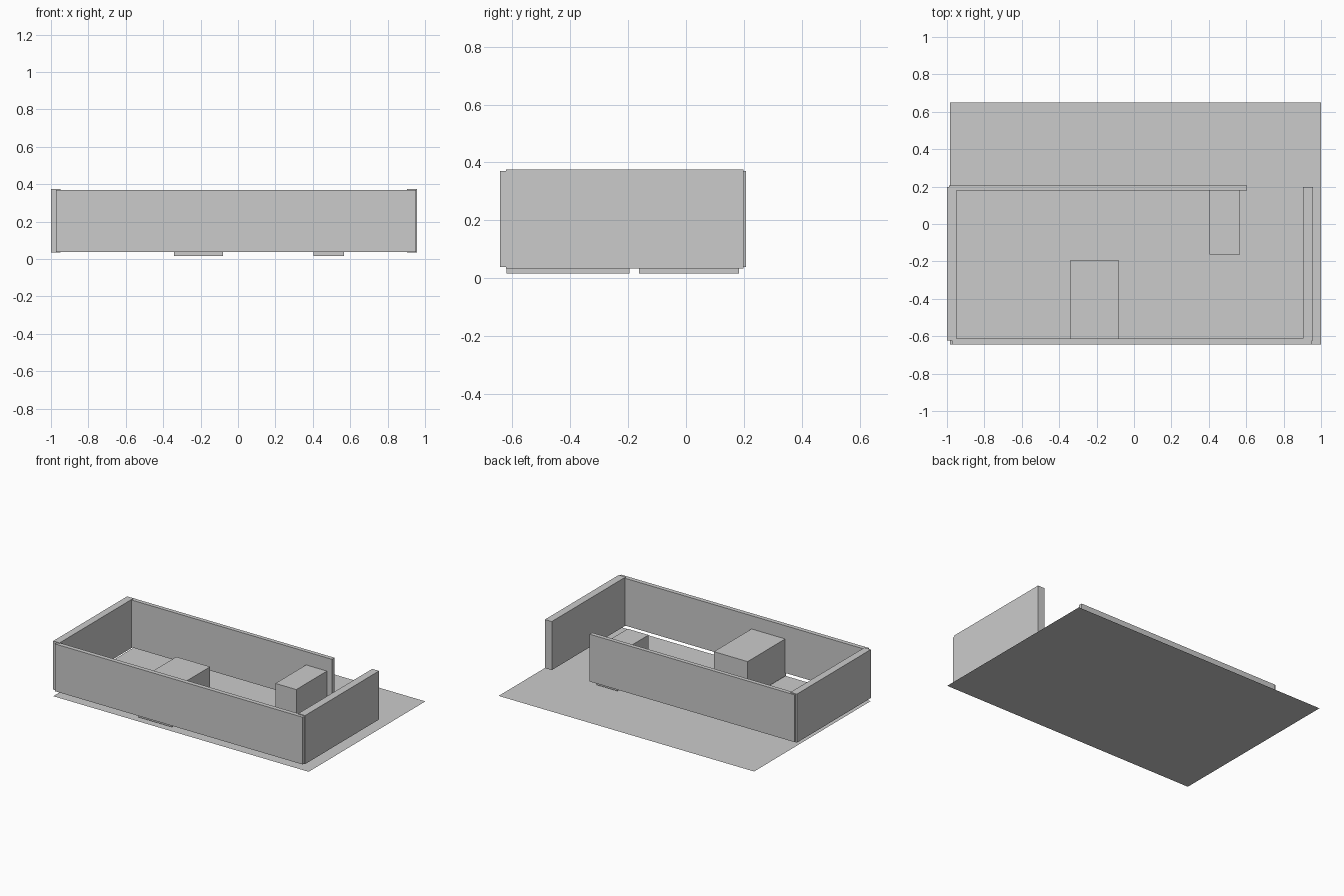
import bpy

cube = bpy.data.objects.get("Cube")
if cube:
    bpy.data.objects.remove(cube, do_unlink=True)

# One plain grey for everything
grey = bpy.data.materials.new("plain_grey")
grey.use_nodes = True
colour = (0.6, 0.6, 0.6, 1)
grey.diffuse_color = colour
grey.node_tree.nodes["Principled BSDF"].inputs["Base Color"].default_value = colour


def finish(name, location, scale):
    """Name, size and colour the primitive just added."""
    obj = bpy.context.object
    obj.name = name
    obj.location = location
    obj.scale = scale
    bpy.ops.object.transform_apply(location=False, rotation=False, scale=True)
    obj.data.materials.append(grey)


def box(name, x, y, z):
    """Box between the given low and high limits on each axis."""
    bpy.ops.mesh.primitive_cube_add(size=1)
    finish(name, [sum(r) / 2 for r in (x, y, z)], [r[1] - r[0] for r in (x, y, z)])


# Thin ground sheet
bpy.ops.mesh.primitive_plane_add(size=1)
finish("ground_sheet", (0.008, 0.003, 0), (1.984, 1.294, 1))

# Long walls; the back one stops short to leave an opening
long_z = (0.038, 0.37)
box("front_wall", (-0.972, 0.953), (-0.643, -0.612), long_z)
box("back_wall", (-0.988, 0.605), (0.178, 0.207), long_z)

# End walls
end_z = (0.034, 0.375)
box("right_end_wall", (-1.0, -0.95), (-0.622, 0.198), end_z)
box("left_end_wall", (0.904, 0.957), (-0.622, 0.198), end_z)

# Blocks standing inside the walls
block_z = (0.016, 0.277)
box("front_block", (-0.342, -0.08), (-0.62, -0.195), block_z)
box("back_block", (0.404, 0.566), (-0.162, 0.184), block_z)
